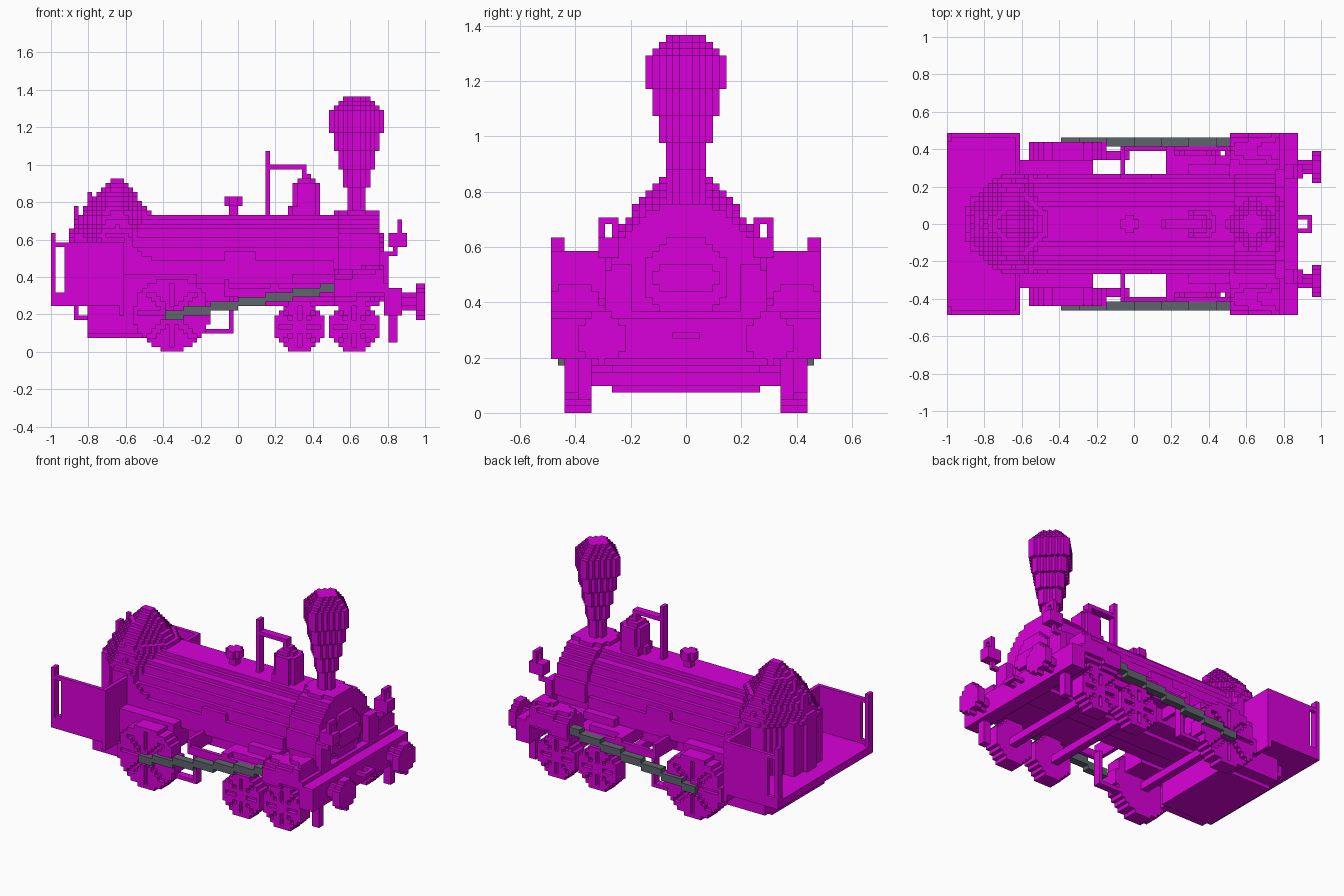
import bpy, bmesh, math
from itertools import product

V = 1 / 41  # edge of one block

cube = bpy.data.objects.get("Cube")
if cube:
    bpy.data.objects.remove(cube, do_unlink=True)


def material(name, rgb):
    m = bpy.data.materials.new(name)
    m.use_nodes = True
    m.diffuse_color = (*rgb, 1)
    m.node_tree.nodes["Principled BSDF"].inputs["Base Color"].default_value = (*rgb, 1)
    return m


MAGENTA = material("magenta", (.7, 0, .7))
GREY = material("slate grey", (.11, .13, .15))


# Shapes return sets of block cells
def box(x_min, x_max, y_min, y_max, z_min, z_max, keep=None):
    spans = []
    for low, high in ((x_min, x_max), (y_min, y_max), (z_min, z_max)):
        start = round(low / V)
        spans.append(range(start, max(round(high / V), start + 1)))
    return {cell for cell in product(*spans)
            if keep is None or keep(*[(n + .5) * V for n in cell])}


def slab(x_min, x_max, half_width, z_min, z_max):
    """Box that is symmetric across the centre line."""
    return box(x_min, x_max, -half_width, half_width, z_min, z_max)


def disc_x(x_min, x_max, y, z, r):
    return box(x_min, x_max, y - r, y + r, z - r, z + r,
               lambda a, b, c: math.hypot(b - y, c - z) <= r)


def disc_y(x, z, r, y_min, y_max):
    return box(x - r, x + r, y_min, y_max, z - r, z + r,
               lambda a, b, c: math.hypot(a - x, c - z) <= r)


def turned(x, bottom, steps, chamfer=2):
    """Stack of layers, each (top height, radius); low chamfer cuts the diagonals."""
    cells = set()
    for top, r in steps:
        reach = r + V
        cells |= box(x - reach, x + reach, -reach, reach, bottom, top,
                     lambda a, b, c: math.hypot(a - x, b) <= r
                     and abs(a - x) + abs(b) <= chamfer * r)
        bottom = top
    return cells


SIDES = [(sign, axis) for axis in range(3) for sign in (-1, 1)]
CORNERS = list(product((0, 1), repeat=2))


def build(name, cells, mat=MAGENTA, mirror=False):
    """Skin the outer faces of a set of cells; mirror copies across y."""
    if mirror:
        cells = cells | {(i, -1 - j, k) for i, j, k in cells}
    bm = bmesh.new()
    verts = {}

    def vert(point):
        if point not in verts:
            verts[point] = bm.verts.new([n * V for n in point])
        return verts[point]

    for cell in cells:
        for sign, axis in SIDES:
            neighbour = list(cell)
            neighbour[axis] += sign
            if tuple(neighbour) in cells:
                continue
            loop = []
            for u, w in CORNERS[:2] + CORNERS[:1:-1]:
                point = list(cell)
                point[axis] += sign > 0
                point[(axis + 1) % 3] += u
                point[(axis + 2) % 3] += w
                loop.append(vert(tuple(point)))
            bm.faces.new(loop[::-sign])
    mesh = bpy.data.meshes.new(name)
    bm.to_mesh(mesh)
    bm.free()
    mesh.materials.append(mat)
    bpy.context.collection.objects.link(bpy.data.objects.new(name, mesh))


def build_pair(name, cells, mat=MAGENTA):
    build(name, cells, mat, mirror=True)


EDGE = .49    # half width of the cab and front beam
SKIRT = .27   # half width of the boiler casing

# Boiler, smokebox and door
build("boiler", disc_x(-.55, .54, 0, .49, .245))
build_pair("boiler_side_panels", box(-.5, .51, .2, SKIRT, .37, .49)
           | box(-.08, .1, .2, SKIRT, .49, .54))
build("smokebox", disc_x(.54, .76, 0, .5, .262) | slab(.54, .76, .22, .32, .46))
build("smokebox_door", disc_x(.76, .78, 0, .49, .15)
      | slab(.76, .8, .1, .44, .54) | slab(.76, .8, .12, .46, .51))

# Chimney with bulging spark arrester
flare = [(.98 + .1 * n, .075 + .025 * n) for n in range(4)]
crown = [(1.28 + V * n, .175 - .025 * n) for n in range(1, 5)]
build("chimney", turned(26 * V, .73, [(.76, .13), (.88, .063)] + flare + crown, 1.13))

# Fittings along the boiler top
build("steam_dome", turned(.36, .7, [(.78, .085), (.9, .078), (.93, .055), (.95, .03)]))
build("safety_valve", turned(-V, .72, [(.77, .026), (.83, .05)]))
build("whistle_pipe", slab(.15, .17, V, .73, 1.08)
      | slab(.15, .36, V, .98, 1) | slab(.34, .37, V, .93, 1))

# Upright firebox with stepped cone roof
cone = []
for layer in range(26, 36):
    z = layer * V
    cone.append((z, min(.27 - .6 * (z - .62), .195 - .87 * (z - .75))))
build("firebox", turned(-.65, .27, [(.61, .245)] + cone
                        + [(.88, .08), (.9, .06), (.93, .036)], 1.25))
build_pair("firebox_shoulders", box(-.62, -.42, .12, SKIRT, .27, .6,
                                    lambda x, y, z: x + z < V))
build_pair("firebox_door", box(-.88, -.83, 0, .15, .28, .63)
           - box(-.88, -.85, .05, .1, .42, .5))
build("firebox_pipes", box(-.88, -.85, 0, .05, .6, .78)
      | box(-.8, -.78, 0, V, .7, .85))

# Open cab
window = box(-.98, -.93, .4, EDGE, .32, .56)
build_pair("cab_walls", box(-1, -.61, .46, EDGE, .25, .59) - window
           | box(-1, -.98, .44, EDGE, .25, .63)
           | box(-.63, -.61, .2, EDGE, .2, .59))
build("cab_floor", slab(-1, -.61, EDGE, .25, .3))
build("ash_pan", slab(-.8, -.44, SKIRT, .08, SKIRT) | slab(-.8, -.5, .34, .1, SKIRT))
build_pair("cab_steps", box(-.88, -.85, .2, .3, .2, .25)
           | box(-.88, -.78, .2, .3, .17, .2))


# Wheels: solid discs with narrow radial slots in the outer face
def wheel(name, x, r, count=8):
    def slotted(a, b, c):
        distance = math.hypot(a - x, c - r)
        turn = math.atan2(c - r, a - x) * count / math.tau
        offset = abs(turn - round(turn)) * math.tau / count * distance
        in_slot = 1.6 * V < distance < r - 1.2 * V and offset < .55 * V
        return distance <= r and not in_slot

    build_pair(name + "_wheels", disc_y(x, r, r, .34, .41)
               | box(x - r, x + r, .41, .44, 0, 2 * r, slotted))
    build(name + "_axle", slab(x - V, x + V, .35, r - V, r + V))


wheel("driving", -.354, .201)
wheel("middle", .329, .134)
wheel("leading", .622, .134)
build_pair("wheel_housings", box(-.61, -.21, .2, .34, .25, .42))

# Chassis, front beam and cylinders sloping with the rods
build_pair("frame_bars", box(-.5, .8, .1, .2, SKIRT, .37))
build_pair("wheel_frames", box(.2, .76, .2, .36, SKIRT, .32))
build("buffer_beam", slab(.78, .88, EDGE, .2, .35))
build("front_platform", slab(.51, .8, EDGE, .34, .37))
build_pair("cylinders", box(.51, .78, .2, EDGE, .34, .4)
           | box(.51, .78, .3, EDGE, .25, .5, lambda x, y, z:
                 math.hypot(y - .4, z - .35 - .17 * (x - .6)) < .092))

# Valve gear beside the boiler
build_pair("motion_bars", box(-.07, .51, .38, .41, .3, .35))
build_pair("valve_gear", box(-.07, -.05, .2, .41, .3, .4)
           | box(.17, .22, .2, .41, .3, .37)
           | box(.22, .45, .2, .37, .32, .37)
           | box(.3, .51, SKIRT, .32, .37, .42))
build_pair("side_steps", box(-.2, -.02, .34, .39, .1, .32)
           - box(-.17, -.05, .34, .39, .12, .32))

# Slanting connecting rods
rod = set()
for column in range(-16, 22):
    x = column * V
    z = .195 + (x + .39) / 6
    rod |= box(x, x, .42, .46, z - V, z + V)
build_pair("connecting_rods", rod, GREY)

# Buffers, coupling, guards and lamps
build_pair("buffers", disc_x(.88, .95, .305, .27, .04) | disc_x(.95, 1, .305, .27, .09))
build("coupling_loop", slab(.88, .95, .05, .27, .29) - slab(.88, .93, V, .27, .29))
build_pair("wheel_guards", box(.8, .85, .34, .39, .05, .22))
build_pair("lamps", box(.8, .9, .24, .32, .56, .63))
build_pair("lamp_handles", box(.85, .88, .24, .32, .63, .71)
           - box(.85, .88, .27, .29, .63, .68))
build_pair("lamp_brackets", box(.76, .85, .27, .29, .51, .54)
           | box(.83, .85, .27, .29, .51, .57)
           | box(.76, .8, .2, .29, .35, .54))
